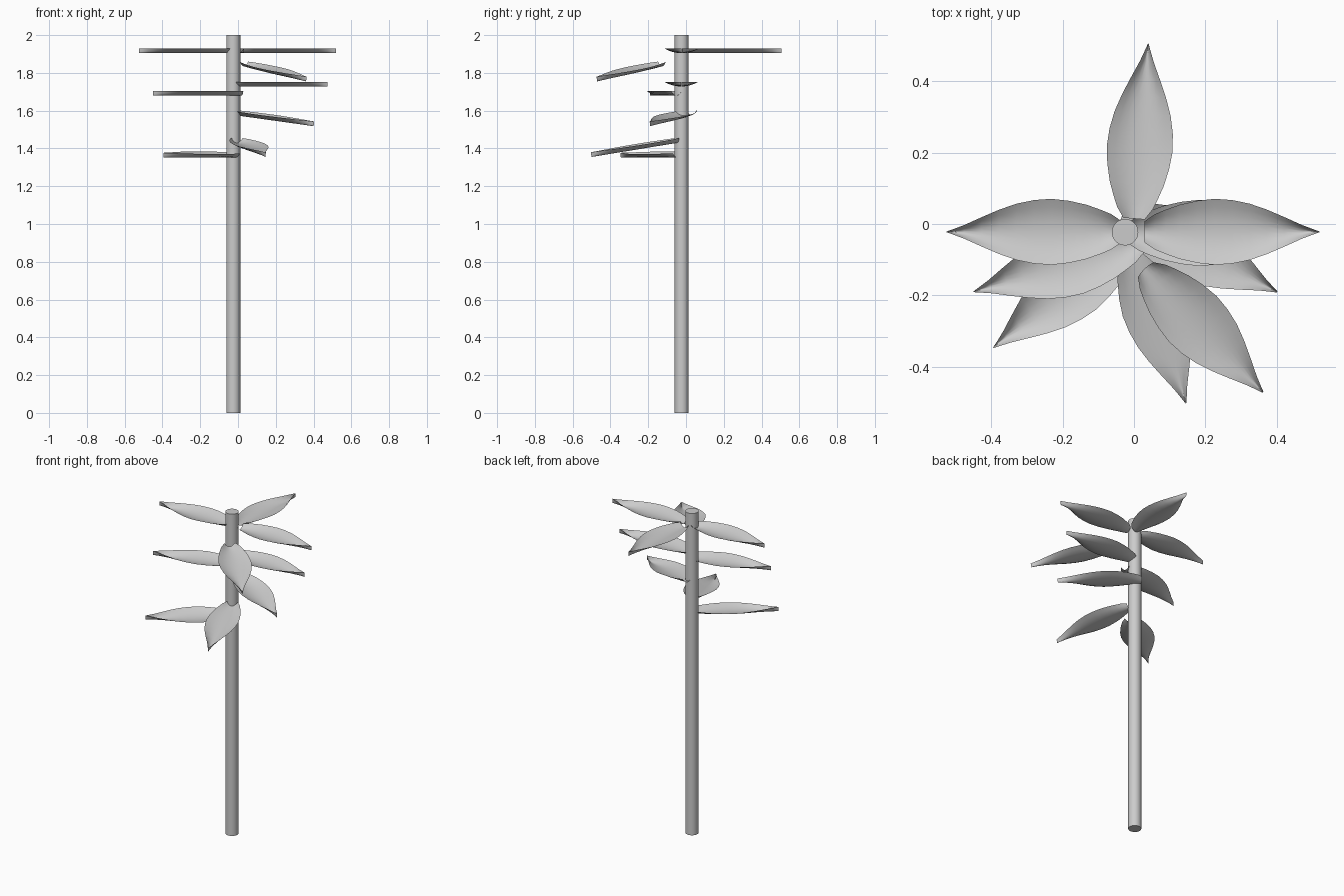
import bpy, bmesh
from mathutils import Vector

if "Cube" in bpy.data.objects:
    bpy.data.objects.remove(bpy.data.objects["Cube"])

# trunk: plain round pole
bpy.ops.mesh.primitive_cylinder_add(vertices=32, radius=0.037, depth=2.0,
                                    location=(-0.025, -0.023, 1.0))
trunk = bpy.context.object
trunk.name = "trunk"
bpy.ops.object.shade_smooth_by_angle()

# leaf outline: (fraction of length, half width)
OUTLINE = [(0, .03), (.06, .05), (.12, .062), (.2, .076), (.3, .087), (.4, .0925),
           (.5, .089), (.6, .079), (.7, .062), (.8, .041), (.9, .019), (.96, .008), (1, .001)]
COLS = 8
LIP = 0.025   # height of the raised leaf edges above the midrib


def leaf(name, base, tip, roll=0.0):
    """Cupped leaf whose midrib runs from base to tip; roll lifts the right-hand edge."""
    base, tip = Vector(base), Vector(tip)
    axis = (tip - base).normalized()
    side = axis.cross(Vector((0, 0, 1))).normalized()
    up = side.cross(axis)
    side, up = side + up * roll, up - side * roll
    bm = bmesh.new()
    rows = []
    for f, half in OUTLINE:
        row = []
        for i in range(COLS + 1):
            t = 2 * i / COLS - 1
            row.append(bm.verts.new(base.lerp(tip, f) + side * half * t + up * LIP * t * t))
        rows.append(row)
    for a, b in zip(rows, rows[1:]):
        for i in range(COLS):
            bm.faces.new((a[i], a[i + 1], b[i + 1], b[i]))
    mesh = bpy.data.meshes.new(name)
    bm.to_mesh(mesh)
    bm.free()
    for p in mesh.polygons:
        p.use_smooth = True
    bpy.context.collection.objects.link(bpy.data.objects.new(name, mesh))


# top whorl
leaf("leaf_top_right", (.03, -.022, 1.904), (.52, -.022, 1.904))
leaf("leaf_top_left", (-.035, -.022, 1.904), (-.525, -.022, 1.904))
leaf("leaf_top_back", (0, .015, 1.904), (.04, .505, 1.904))
leaf("leaf_top_front", (.03, -.125, 1.835), (.36, -.47, 1.755))
# middle leaves
leaf("leaf_middle_right", (-.015, -.025, 1.728), (.475, -.025, 1.728))
leaf("leaf_middle_left", (.02, -.05, 1.68), (-.45, -.19, 1.68))
leaf("leaf_middle_front", (-.03, .03, 1.578), (.40, -.19, 1.518))
# low leaves
leaf("leaf_low_front", (-.005, -.043, 1.43), (.145, -.50, 1.355))
leaf("leaf_low_left", (-.01, -.045, 1.352), (-.395, -.345, 1.352), roll=.08)
